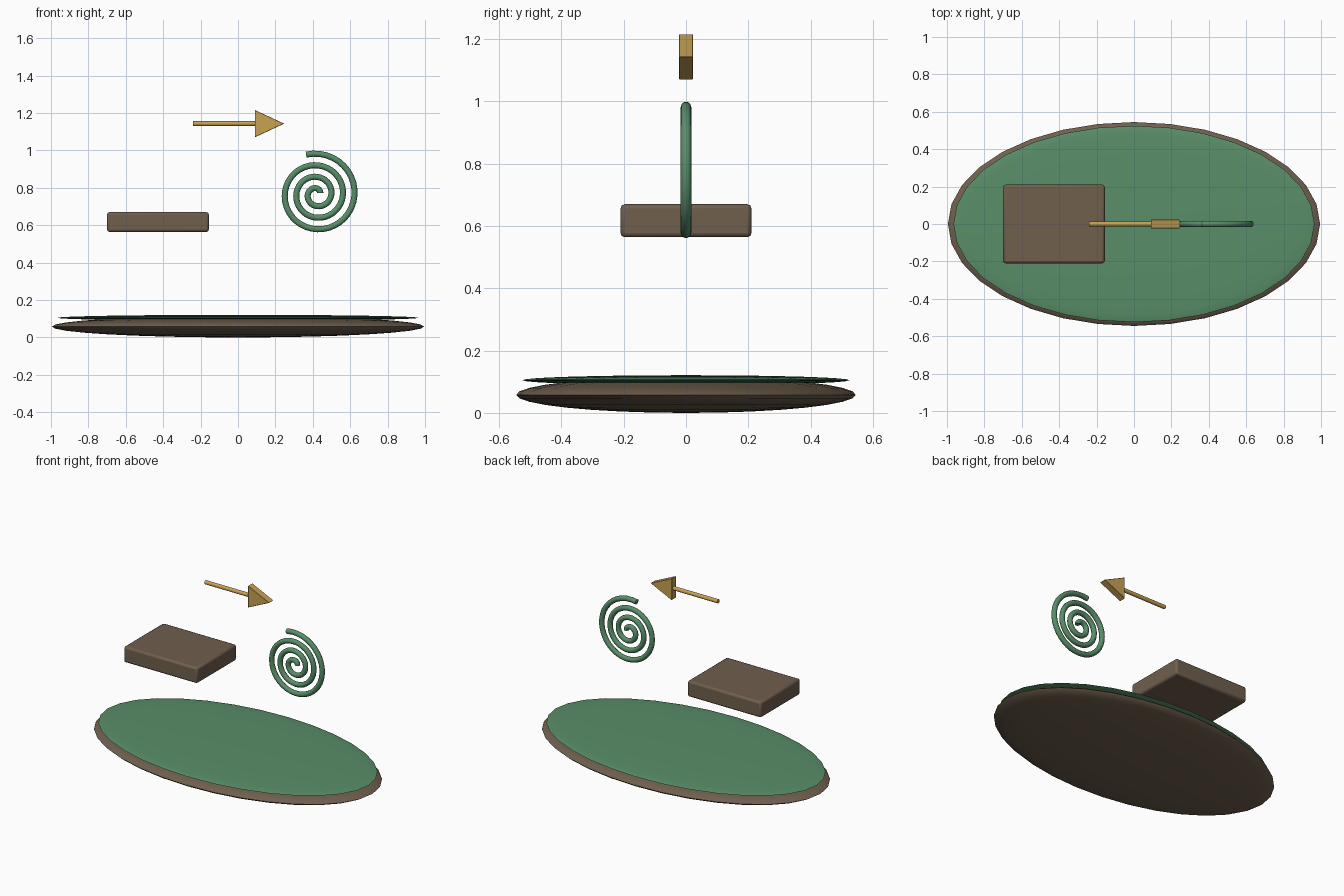
import bpy, bmesh, math

if "Cube" in bpy.data.objects:
    bpy.data.objects.remove(bpy.data.objects["Cube"])


def material(name, rgb):
    m = bpy.data.materials.new(name)
    m.diffuse_color = (*rgb, 1)
    m.use_nodes = True
    m.node_tree.nodes["Principled BSDF"].inputs["Base Color"].default_value = m.diffuse_color
    return m


GREEN = material("green", (0.10, 0.27, 0.14))
BROWN = material("brown", (0.16, 0.115, 0.075))
GOLD = material("gold", (0.58, 0.36, 0.09))


def finish(name, mat, bevel=0.0):
    ob = bpy.context.object
    ob.name = name
    ob.data.materials.append(mat)
    bpy.ops.object.transform_apply(location=False, rotation=True, scale=True)
    if bevel:
        b = ob.modifiers.new("soft_edges", 'BEVEL')
        b.width = bevel
        b.segments = 2
    bpy.ops.object.shade_smooth_by_angle(angle=math.radians(35))
    return ob


# Island: two flattened ellipsoids, earth below and grass above
for name, mat, z, size in (("earth_base", BROWN, 0.058, (0.995, 0.545, 0.058)),
                           ("grass_top", GREEN, 0.105, (0.965, 0.525, 0.016))):
    bpy.ops.mesh.primitive_uv_sphere_add(segments=32, ring_count=16, radius=1,
                                         location=(0, 0, z))
    bpy.context.object.scale = size
    finish(name, mat)

# Floating slab
bpy.ops.mesh.primitive_cube_add(size=1, location=(-0.428, 0, 0.617))
bpy.context.object.scale = (0.544, 0.42, 0.106)
finish("floating_slab", BROWN, 0.013)

# Spiral tube in the xz plane
cu = bpy.data.curves.new("spiral", 'CURVE')
cu.dimensions = '3D'
cu.bevel_depth = 0.017
cu.bevel_resolution = 3
cu.use_fill_caps = True
sp = cu.splines.new('POLY')
N = 120
sp.points.add(N)
for i, p in enumerate(sp.points):
    t = i / N
    a = math.radians(20 + 1165 * t)
    r = 0.02 + 0.2 * t
    p.co = (0.421 + r * math.cos(a), 0, 0.765 + r * math.sin(a), 1)
sp.use_smooth = True
cu.materials.append(GREEN)
bpy.context.collection.objects.link(bpy.data.objects.new("spiral", cu))

# Arrow shaft
bpy.ops.mesh.primitive_cylinder_add(vertices=16, radius=0.013, depth=0.34,
                                    location=(-0.07, 0, 1.143),
                                    rotation=(0, math.pi / 2, 0))
finish("arrow_shaft", GOLD)

# Arrow head: triangular prism
bm = bmesh.new()
f = bm.faces.new([bm.verts.new((x, -0.023, z)) for x, z in
                  ((0.09, 1.07), (0.247, 1.143), (0.09, 1.216))])
ext = bmesh.ops.extrude_face_region(bm, geom=[f])
for v in ext["geom"]:
    if isinstance(v, bmesh.types.BMVert):
        v.co.y = 0.023
bmesh.ops.recalc_face_normals(bm, faces=bm.faces)
me = bpy.data.meshes.new("arrow_head")
bm.to_mesh(me)
bm.free()
head = bpy.data.objects.new("arrow_head", me)
bpy.context.collection.objects.link(head)
me.materials.append(GOLD)
b = head.modifiers.new("soft_edges", 'BEVEL')
b.width = 0.002
